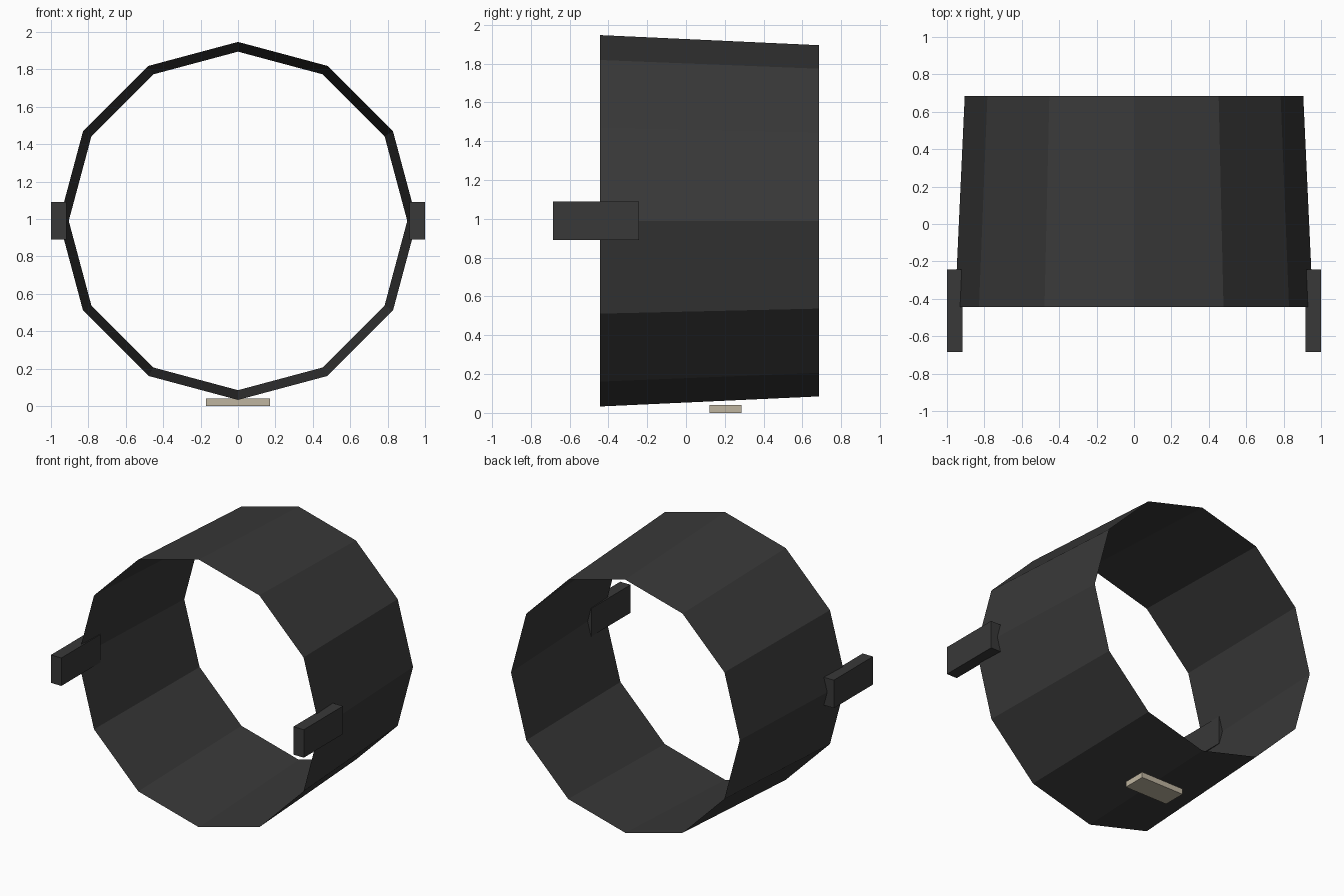
import bpy, bmesh, math
from mathutils import Matrix

if "Cube" in bpy.data.objects:
    bpy.data.objects.remove(bpy.data.objects["Cube"])


def material(name, rgb):
    m = bpy.data.materials.new(name)
    m.diffuse_color = (*rgb, 1.0)
    m.use_nodes = True
    m.node_tree.nodes["Principled BSDF"].inputs["Base Color"].default_value = m.diffuse_color
    return m


charcoal = material("charcoal", (0.04, 0.04, 0.04))
beige = material("beige", (0.52, 0.46, 0.35))


def finish(name, bm, mat):
    me = bpy.data.meshes.new(name)
    bm.to_mesh(me)
    bm.free()
    me.materials.append(mat)
    ob = bpy.data.objects.new(name, me)
    bpy.context.collection.objects.link(ob)
    return ob


def box(name, lo, hi, mat):
    bm = bmesh.new()
    size = [b - a for a, b in zip(lo, hi)]
    mid = [(a + b) / 2 for a, b in zip(lo, hi)]
    bmesh.ops.create_cube(bm, size=1, matrix=Matrix.Translation(mid) @ Matrix.Diagonal((*size, 1)))
    return finish(name, bm, mat)


# Open twelve-sided drum: a thin sheet that narrows slightly to the back
SIDES, CENTRE_Z = 12, 0.99
bm = bmesh.new()
front, back = [
    [bm.verts.new((r * math.cos(a), y, CENTRE_Z + r * math.sin(a)))
     for a in (2 * math.pi * i / SIDES for i in range(SIDES))]
    for r, y in ((0.957, -0.443), (0.905, 0.685))]
for i in range(SIDES):
    j = (i + 1) % SIDES
    bm.faces.new((front[i], front[j], back[j], back[i]))
bmesh.ops.recalc_face_normals(bm, faces=bm.faces)
# make sure the sheet faces outward
if bm.faces[:][0].normal.x < 0:
    bmesh.ops.reverse_faces(bm, faces=bm.faces)
finish("drum", bm, charcoal)

# Side tabs reaching forward
for side, name in ((1, "right_tab"), (-1, "left_tab")):
    xs = sorted((0.918 * side, 1.0 * side))
    box(name, (xs[0], -0.685, 0.89), (xs[1], -0.242, 1.09), charcoal)

# Small pad underneath
box("bottom_pad", (-0.17, 0.12, 0.0), (0.17, 0.285, 0.04), beige)
